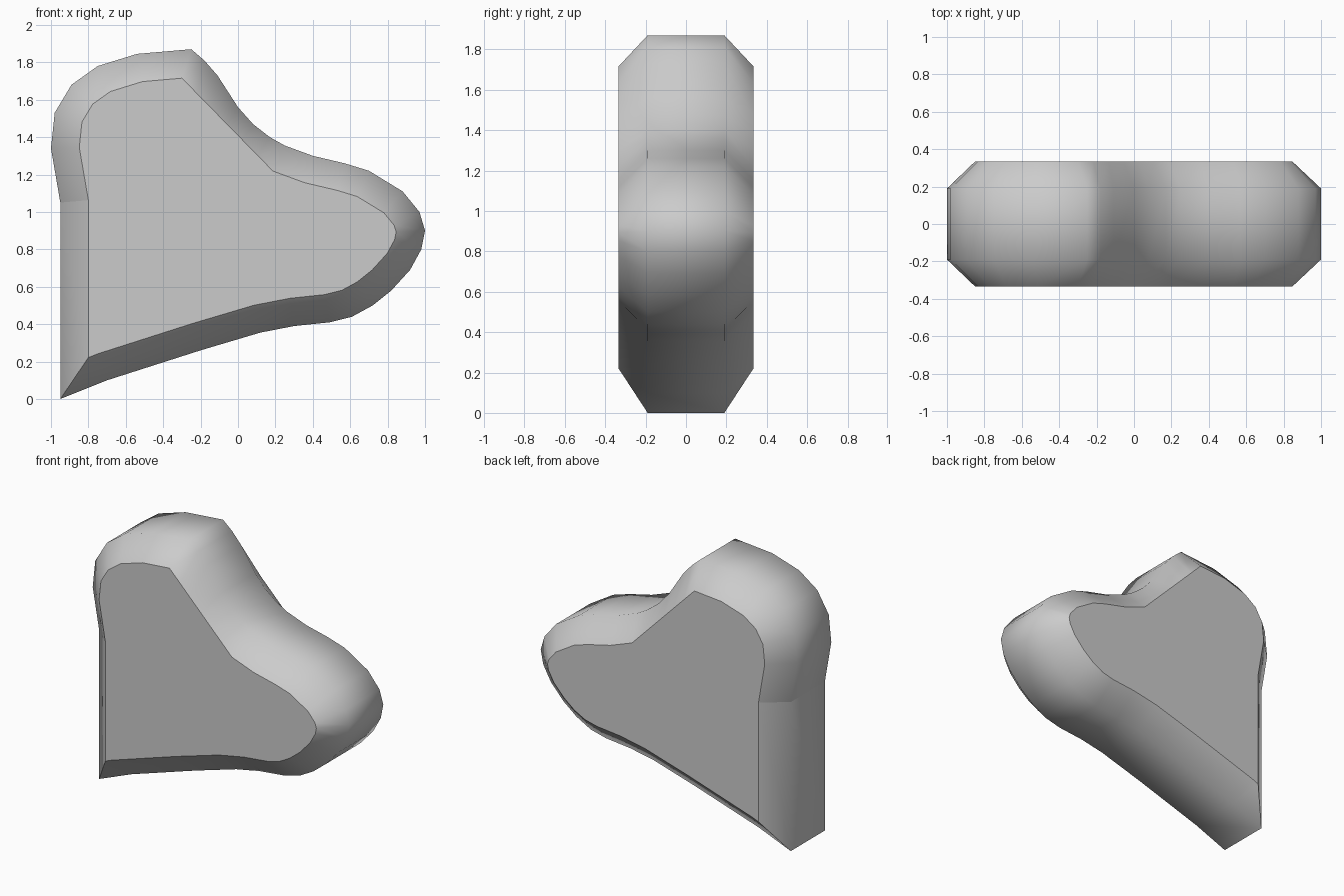
import bpy
import bmesh
from mathutils import Vector

cube = bpy.data.objects.get("Cube")
if cube:
    bpy.data.objects.remove(cube, do_unlink=True)

HALF_DEPTH, BEVEL, INSET = 0.335, 0.145, 0.15

# Outline in x, z, clockwise from the lower point
outline = [Vector(p) for p in (
    (-.95, 0), (-.95, 1.05), (-1, 1.34), (-.98, 1.53), (-.89, 1.68),
    (-.75, 1.78), (-.54, 1.845), (-.25, 1.87), (-.18, 1.81), (-.11, 1.73),
    (0, 1.56), (.08, 1.47), (.17, 1.4), (.25, 1.355), (.4, 1.3),
    (.57, 1.26), (.7, 1.22), (.88, 1.11), (.97, 1), (1, .9),
    (.98, .8), (.92, .69), (.82, .58), (.72, .5), (.61, .44),
    (.49, .41), (.3, .39), (.12, .355), (-.2, .26), (-.7, .1))]
COUNT = len(outline)
SEAM, PEAK, WAIST = 1, 7, 13


def inset_point(i):
    """Mitred inward offset of one outline point."""
    a = (outline[i] - outline[i - 1]).normalized()
    b = (outline[(i + 1) % COUNT] - outline[i]).normalized()
    na, nb = Vector((a.y, -a.x)), Vector((b.y, -b.x))
    mid = (na + nb).normalized()
    return outline[i] + mid * INSET / mid.dot(na)


# Face outline: straight across the hollow between peak and waist
inner = [inset_point(i) for i in range(COUNT)]
for i in range(PEAK + 1, WAIST):
    inner[i] = inner[PEAK].lerp(inner[WAIST], (i - PEAK) / (WAIST - PEAK))

# Four rings from front to back, capped at both ends
bm = bmesh.new()
edge_y = HALF_DEPTH - BEVEL
rings = [[bm.verts.new((p.x, y, p.y)) for p in loop]
         for loop, y in ((inner, -HALF_DEPTH), (outline, -edge_y),
                         (outline, edge_y), (inner, HALF_DEPTH))]
for front, back in zip(rings, rings[1:]):
    for i in range(COUNT):
        j = (i + 1) % COUNT
        face = bm.faces.new((front[i], front[j], back[j], back[i]))
        face.smooth = True
    # Hard creases at the lower corner and the side seam
    for i in (0, SEAM):
        bm.edges.get((front[i], back[i])).smooth = False
for ring in (rings[0], rings[-1]):
    cap = bm.faces.new(ring)
    for edge in cap.edges:
        edge.smooth = False
bmesh.ops.recalc_face_normals(bm, faces=bm.faces)

mesh = bpy.data.meshes.new("bevelled_body")
bm.to_mesh(mesh)
bm.free()
body = bpy.data.objects.new("bevelled_body", mesh)
bpy.context.collection.objects.link(body)

# Plain grey
grey = bpy.data.materials.new("light_grey")
grey.use_nodes = True
colour = (0.6, 0.6, 0.6, 1)
grey.diffuse_color = colour
grey.node_tree.nodes["Principled BSDF"].inputs["Base Color"].default_value = colour
mesh.materials.append(grey)
